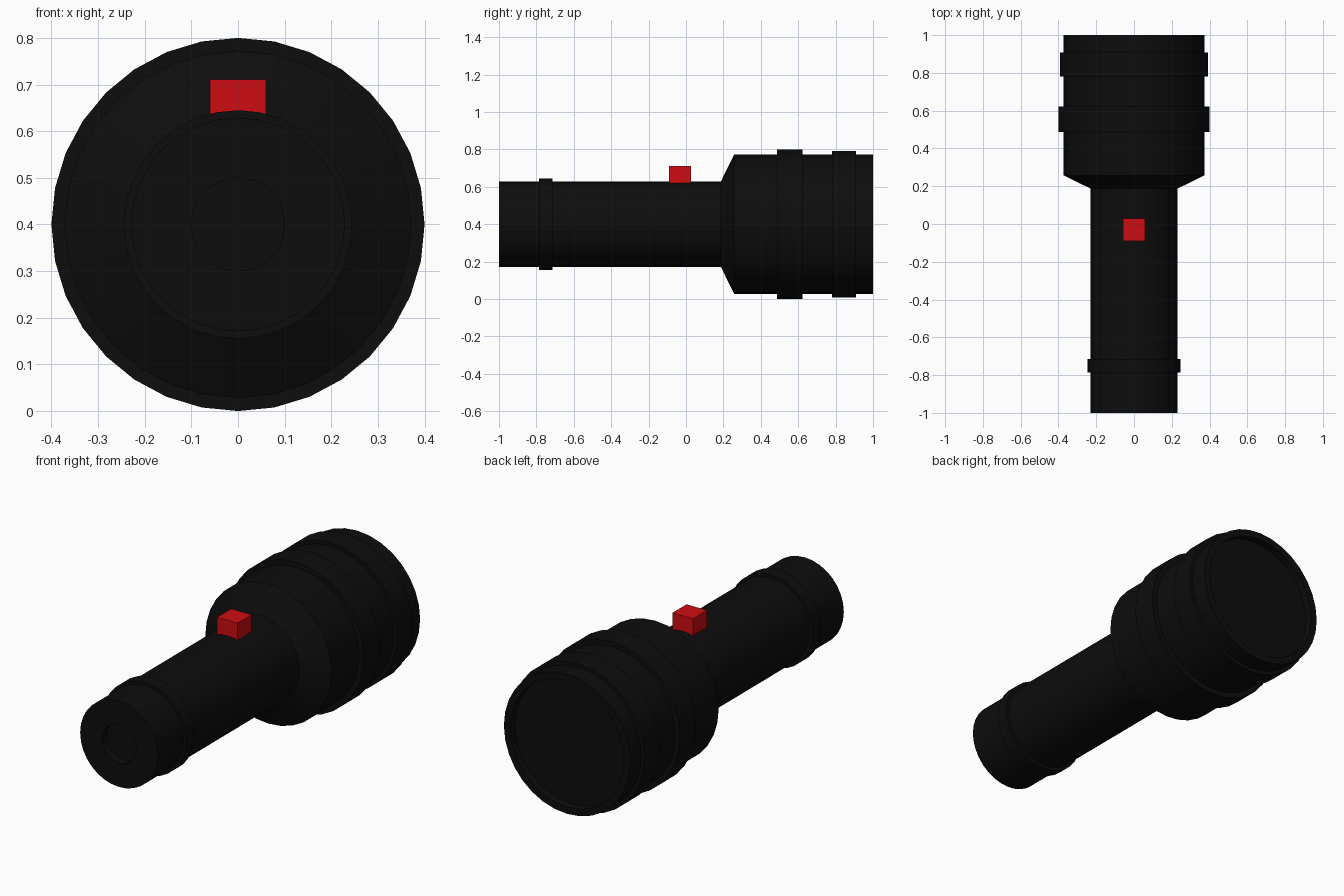
import bpy, bmesh
from math import sin, cos, tau, radians

if "Cube" in bpy.data.objects:
    bpy.data.objects.remove(bpy.data.objects["Cube"])

SIDES = 32
AXIS_Z = 0.4


def material(name, color):
    m = bpy.data.materials.new(name)
    m.diffuse_color = (*color, 1)
    m.use_nodes = True
    m.node_tree.nodes["Principled BSDF"].inputs["Base Color"].default_value = m.diffuse_color
    return m


black = material("black_plastic", (0.004, 0.004, 0.004))
red = material("red_plastic", (0.62, 0.004, 0.006))


def finish(bm, name, mat):
    bmesh.ops.remove_doubles(bm, verts=bm.verts, dist=1e-5)
    bmesh.ops.recalc_face_normals(bm, faces=bm.faces)
    mesh = bpy.data.meshes.new(name)
    bm.to_mesh(mesh)
    bm.free()
    mesh.materials.append(mat)
    ob = bpy.data.objects.new(name, mesh)
    bpy.context.collection.objects.link(ob)
    return ob


def lathe(name, profile, mat, closed=False):
    """Turn a (y, radius) profile around the torch axis."""
    bm = bmesh.new()
    rings = []
    for y, r in profile:
        if r == 0:
            rings.append([bm.verts.new((0, y, AXIS_Z))])
        else:
            rings.append([bm.verts.new((r * sin(tau * i / SIDES), y,
                                        AXIS_Z + r * cos(tau * i / SIDES)))
                          for i in range(SIDES)])
    pairs = list(zip(rings, rings[1:]))
    if closed:
        pairs.append((rings[-1], rings[0]))
    for a, b in pairs:
        if len(a) == 1 or len(b) == 1:
            bm.faces.new(a if len(b) == 1 else b)   # flat end disc
            continue
        for i in range(SIDES):
            j = (i + 1) % SIDES
            bm.faces.new((a[i], a[j], b[j], b[i]))
    ob = finish(bm, name, mat)
    bpy.ops.object.select_all(action='DESELECT')
    ob.select_set(True)
    bpy.context.view_layer.objects.active = ob
    bpy.ops.object.shade_smooth_by_angle(angle=radians(25))
    bm = bmesh.new()                                # drop unused centre points
    bm.from_mesh(ob.data)
    bmesh.ops.delete(bm, geom=[v for v in bm.verts if not v.link_faces], context='VERTS')
    bm.to_mesh(ob.data)
    bm.free()
    return ob


# handle, flared head, tail dimple and recessed lens opening
lathe("torch_body", [(-0.96, 0), (-0.96, 0.1), (-1, 0.1), (-1, 0.229),
                     (0.187, 0.229), (0.257, 0.372), (1, 0.372),
                     (1, 0.335), (0.96, 0.335), (0.96, 0)], black)

# raised grip bands
for name, y0, y1, inner, outer in (
        ("tail_band", -0.785, -0.715, 0.215, 0.245),
        ("head_band_rear", 0.487, 0.622, 0.355, 0.4),
        ("head_band_front", 0.78, 0.908, 0.355, 0.392)):
    lathe(name, [(y0, inner), (y0, outer), (y1, outer), (y1, inner)], black, closed=True)

# switch on top of the handle
bm = bmesh.new()
bmesh.ops.create_cube(bm, size=1)
for v in bm.verts:
    v.co.x *= 0.119
    v.co.y = v.co.y * 0.118 - 0.031
    v.co.z = v.co.z * 0.11 + 0.656
finish(bm, "switch_button", red)
